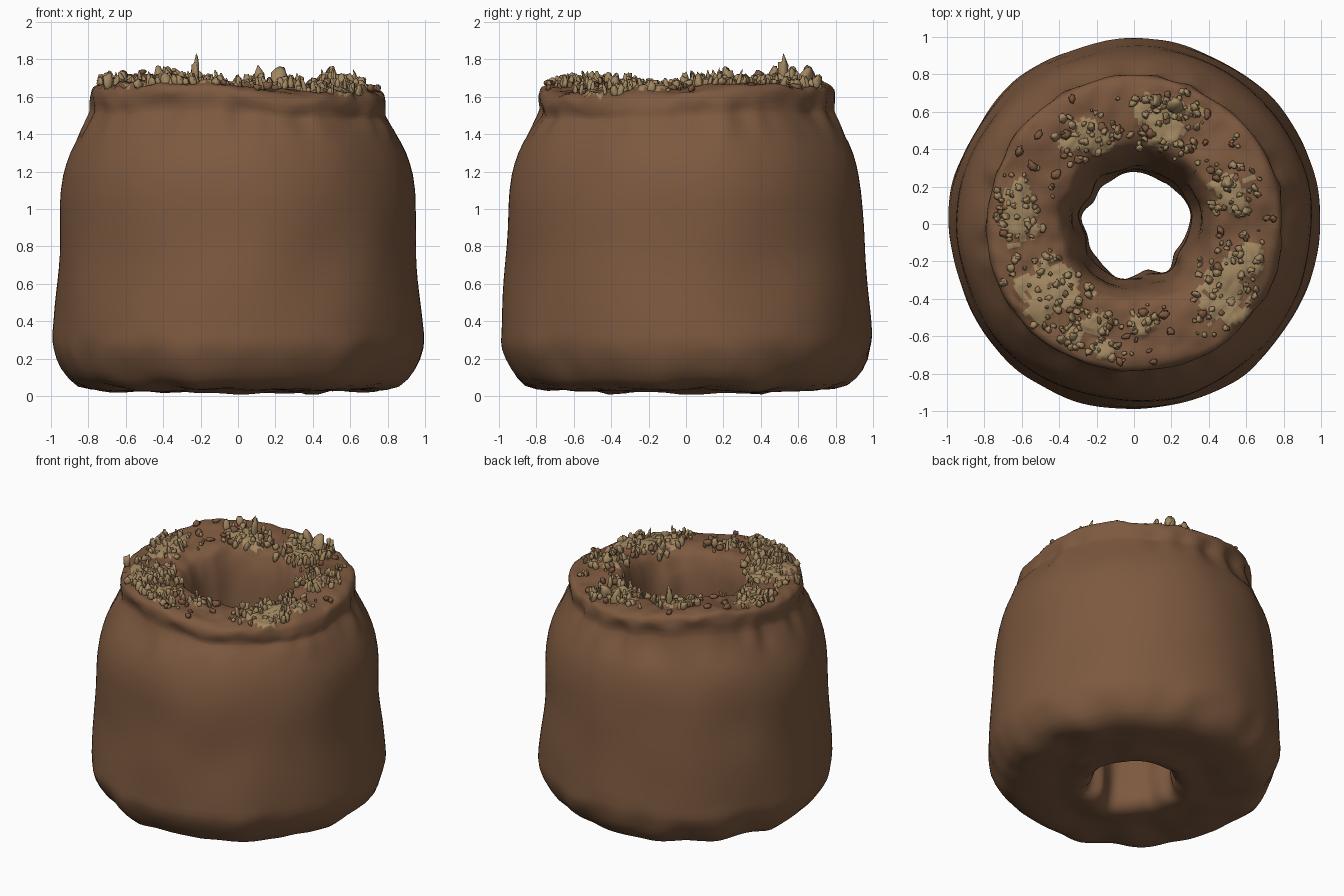
import bpy, bmesh, math, random
from mathutils import Vector, Matrix, noise

random.seed(7)
cube = bpy.data.objects.get("Cube")
if cube:
    bpy.data.objects.remove(cube)


def material(name, colour):
    m = bpy.data.materials.new(name)
    m.use_nodes = True
    m.diffuse_color = (*colour, 1)
    m.node_tree.nodes["Principled BSDF"].inputs["Base Color"].default_value = (*colour, 1)
    return m


brown = material("baked brown", (0.205, 0.10, 0.05))
cream = material("nut cream", (0.36, 0.245, 0.12))

# Nut patches on the top: centre x, centre y, radius x, radius y, crumb count
PATCHES = [
    (0.17, 0.55, 0.19, 0.19, 50), (-0.25, 0.47, 0.17, 0.12, 26),
    (-0.62, 0.04, 0.13, 0.21, 32), (-0.45, -0.35, 0.25, 0.20, 48),
    (0.48, -0.36, 0.17, 0.24, 36), (0.63, -0.19, 0.09, 0.14, 8),
    (0.53, 0.18, 0.13, 0.14, 28), (0.03, -0.54, 0.09, 0.07, 12),
    (-0.20, -0.53, 0.13, 0.07, 14), (-0.15, -0.67, 0.09, 0.05, 10),
    (-0.33, -0.60, 0.08, 0.06, 8),
]


def smooth(a, b, x):
    t = min(max((x - a) / (b - a), 0), 1)
    return t * t * (3 - 2 * t)


def fuzz(x, y, z, scale):
    return noise.noise(Vector((x, y, z)) * scale)


def patch_value(x, y):
    best = max(1 - math.hypot((x - px) / rx, (y - py) / ry) for px, py, rx, ry, _ in PATCHES)
    return best + 0.55 * fuzz(x, y, 3, 9) + 0.3 * fuzz(x, y, 8, 22)


def top_lift(x, y):
    # the crown leans to the right-hand side and waves around the rim
    a = math.atan2(y, x)
    return -0.035 * x + 0.025 * y + 0.022 * math.sin(3 * a + 0.6) + 0.035 * fuzz(x, y, 1, 3.5)


def catmull(p, steps):
    out = []
    n = len(p)
    for i in range(n):
        a, b, c, d = (Vector(p[(i + k) % n]) for k in (-1, 0, 1, 2))
        count = steps(b, c)
        for s in range(count):
            t = s / count
            out.append(0.5 * (2 * b + (c - a) * t + (2 * a - 5 * b + 4 * c - d) * t * t
                              + (3 * b - a - 3 * c + d) * t ** 3))
    return out


# Cake body: closed radius/height profile swept around the hole
profile = [(0.30, 0.06), (0.55, 0.035), (0.80, 0.04), (0.91, 0.10), (0.985, 0.25),
           (0.985, 0.40), (0.96, 0.75), (0.94, 1.10), (0.895, 1.30), (0.81, 1.47),
           (0.785, 1.53), (0.795, 1.60), (0.765, 1.655), (0.62, 1.665), (0.46, 1.65),
           (0.39, 1.58), (0.345, 1.40), (0.31, 1.0), (0.29, 0.5)]
rows = catmull(profile, lambda b, c: max(2, round((c - b).length / (0.017 if b.y > 1.6 else 0.06))))
SEGMENTS = 160

bm = bmesh.new()
rings = []
for r, z in rows:
    ring = []
    for i in range(SEGMENTS):
        a = 2 * math.pi * i / SEGMENTS
        ca, sa = math.cos(a), math.sin(a)
        inner = 1 - smooth(0.3, 0.6, r)
        crown = smooth(1.4, 1.6, z)
        rr = r + 0.018 * fuzz(ca, sa, z, 2.2) + 0.03 * inner * fuzz(ca, sa, z * 0.3, 2.0)
        rr += 0.03 * smooth(1.35, 1.45, z) * (1 - smooth(1.55, 1.63, z)) * (1 - inner) * fuzz(ca, sa, z * 0.5, 6)
        rr += 0.02 * (1 - smooth(0.2, 0.35, z)) * (1 - inner) * fuzz(ca, sa, z, 5)
        x, y = rr * ca, rr * sa
        zz = z + crown * (top_lift(x, y) + 0.014 * fuzz(x, y, z, 11))
        zz += (1 - smooth(0.05, 0.3, z)) * 0.025 * fuzz(x, y, 5, 4)
        # nut patches rise as a jagged crust
        if z > 1.62 and 0.4 < rr < 0.79 and patch_value(x, y) > 0.28:
            zz += 0.012 + 0.035 * abs(fuzz(x, y, 2, 28))
        ring.append(bm.verts.new((x + 0.01 * inner, y, zz)))
    rings.append(ring)
for k, ring in enumerate(rings):
    nxt = rings[(k + 1) % len(rings)]
    on_top = rows[k].y > 1.62
    for i in range(SEGMENTS):
        j = (i + 1) % SEGMENTS
        f = bm.faces.new((ring[i], ring[j], nxt[j], nxt[i]))
        f.smooth = True
        c = f.calc_center_median()
        if on_top and 0.41 < math.hypot(c.x, c.y) < 0.78 and patch_value(c.x, c.y) > 0.28:
            f.material_index = 1
bmesh.ops.recalc_face_normals(bm, faces=bm.faces)


def finish(bm, name, mats):
    mesh = bpy.data.meshes.new(name)
    bm.to_mesh(mesh)
    bm.free()
    for m in mats:
        mesh.materials.append(m)
    ob = bpy.data.objects.new(name, mesh)
    bpy.context.collection.objects.link(ob)
    return ob


finish(bm, "ring_cake", [brown, cream])


# Crumbs: small jittered lumps, some standing up as slivers
def crumb(bm, x, y, size, height):
    r = math.hypot(x, y)
    if not 0.40 < r < 0.77:
        return
    z = 1.665 + top_lift(x, y) - 0.03 * (1 - smooth(0.40, 0.50, r))
    place = (Matrix.Translation((x, y, z + height * 0.35))
             @ Matrix.Rotation(random.uniform(0, 6.28), 4, 'Z')
             @ Matrix.Rotation(random.uniform(-0.4, 0.4), 4, 'X')
             @ Matrix.Diagonal((size, size * random.uniform(0.6, 1), height, 1)))
    made = bmesh.ops.create_icosphere(bm, subdivisions=2, radius=1)["verts"]
    seed = random.uniform(0, 50)
    for v in made:
        v.co = place @ (v.co * (1 + 0.6 * noise.noise(v.co * 1.5 + Vector((seed, seed, 0)))))


bm = bmesh.new()
for px, py, rx, ry, count in PATCHES:
    for _ in range(count):
        a, d = random.uniform(0, 6.28), math.sqrt(random.random()) * 1.1
        crumb(bm, px + rx * d * math.cos(a), py + ry * d * math.sin(a),
              random.uniform(0.011, 0.026), random.uniform(0.02, 0.05))
for _ in range(70):
    a, r = random.uniform(0, 6.28), random.uniform(0.42, 0.75)
    crumb(bm, r * math.cos(a), r * math.sin(a), random.uniform(0.008, 0.018), random.uniform(0.012, 0.025))
# tallest nut pieces
for x, y, size, height in [(-0.23, 0.52, 0.025, 0.10), (0.22, 0.63, 0.045, 0.085),
                           (0.12, 0.66, 0.035, 0.07), (0.24, 0.30, 0.03, 0.07),
                           (0.50, 0.22, 0.035, 0.06), (-0.70, 0.0, 0.025, 0.05)]:
    crumb(bm, x, y, size, height)
for f in bm.faces:
    f.smooth = True
finish(bm, "nut_crumbs", [cream])

# Dough lumps: brown bumps on the crown between the nuts
bm = bmesh.new()
for _ in range(60):
    a, r = random.uniform(0, 6.28), random.uniform(0.45, 0.75)
    crumb(bm, r * math.cos(a), r * math.sin(a), random.uniform(0.015, 0.03), random.uniform(0.015, 0.03))
for f in bm.faces:
    f.smooth = True
finish(bm, "dough_lumps", [brown])
